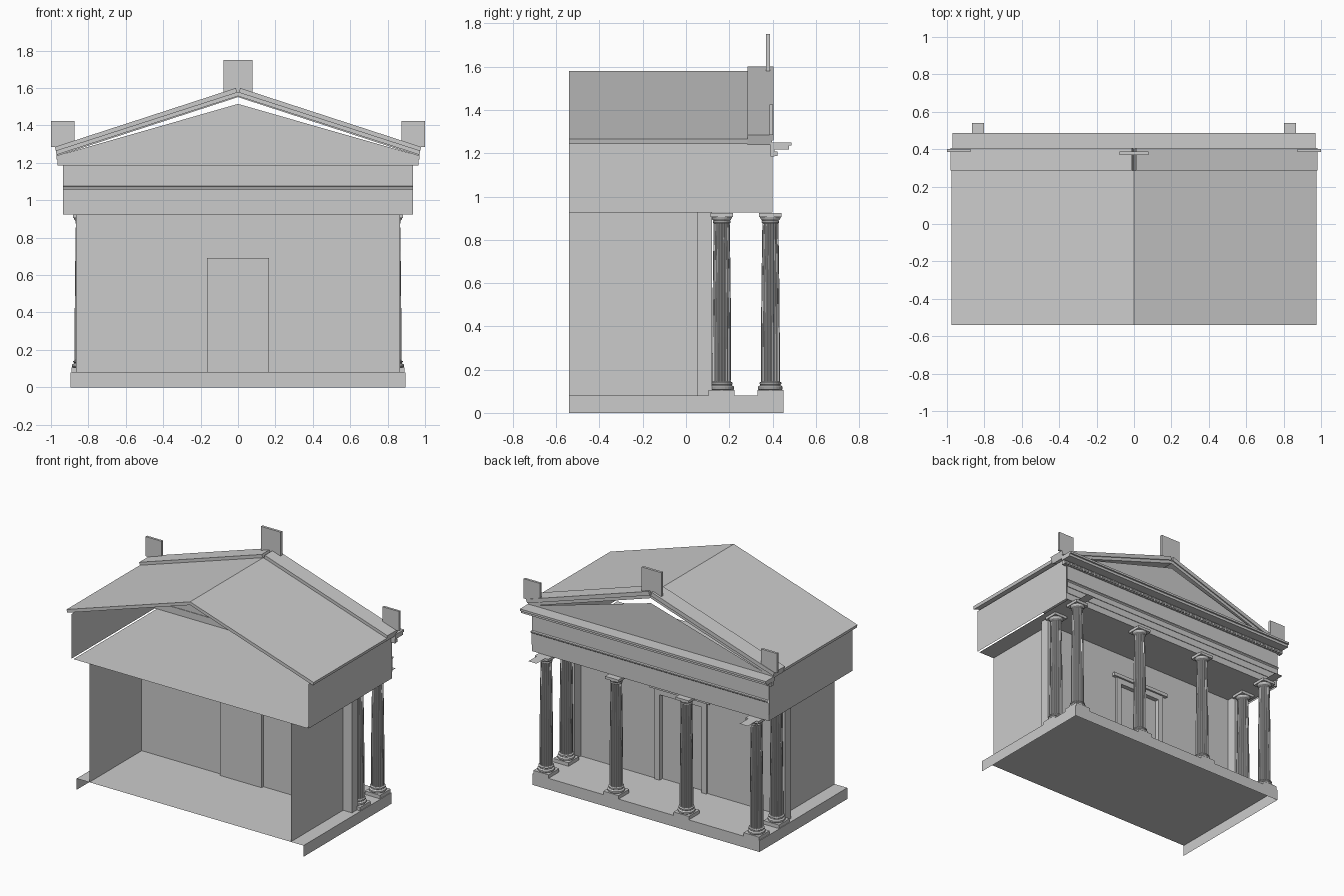
import bpy, bmesh, math
from mathutils import Vector

if "Cube" in bpy.data.objects:
    bpy.data.objects.remove(bpy.data.objects["Cube"])

BACK = -0.54


def mesh(name, verts, faces):
    me = bpy.data.meshes.new(name)
    me.from_pydata([tuple(v) for v in verts], [], faces)
    me.update()
    ob = bpy.data.objects.new(name, me)
    bpy.context.collection.objects.link(ob)
    return ob


def box(name, x0, x1, y0, y1, z0, z1, drop=()):
    """Box; drop leaves out named sides for open shells."""
    v = [(x, y, z) for z in (z0, z1) for y in (y0, y1) for x in (x0, x1)]
    f = {"bottom": (0, 2, 3, 1), "top": (4, 5, 7, 6), "back": (0, 1, 5, 4),
         "front": (2, 6, 7, 3), "left": (0, 4, 6, 2), "right": (1, 3, 7, 5)}
    return mesh(name, v, [q for k, q in f.items() if k not in drop])


def prism(name, pts, y0, y1):
    """Closed x-z outline extruded along y."""
    n = len(pts)
    v = [(x, y, z) for y in (y0, y1) for x, z in pts]
    f = [tuple(range(n)), tuple(range(2 * n - 1, n - 1, -1))]
    f += [(i, i + n, (i + 1) % n + n, (i + 1) % n) for i in range(n)]
    ob = mesh(name, v, f)
    bm = bmesh.new()
    bm.from_mesh(ob.data)
    bmesh.ops.recalc_face_normals(bm, faces=bm.faces)
    bm.to_mesh(ob.data)
    bm.free()
    return ob


def molding(name, prof, hw):
    """Open y-z profile swept along x."""
    n = len(prof)
    v = [(x, y, z) for x in (-hw, hw) for y, z in prof]
    return mesh(name, v, [(i, i + 1, i + 1 + n, i + n) for i in range(n - 1)])


def lathe(name, prof, seg, fluted=False):
    v, f = [], []
    for r, z in prof:
        for i in range(seg):
            k = 0.9 if fluted and i % 3 else 1.0
            a = 2 * math.pi * i / seg
            v.append((r * k * math.cos(a), r * k * math.sin(a), z))
    for j in range(len(prof) - 1):
        for i in range(seg):
            i2 = (i + 1) % seg
            f.append((j * seg + i, j * seg + i2, (j + 1) * seg + i2, (j + 1) * seg + i))
    return mesh(name, v, f)


# Platform: open underneath and at the rear
box("platform", -0.895, 0.895, BACK, 0.45, 0, 0.08, ("bottom", "back"))

# Room walls: single sheets, open at the rear
for s, side in ((-1, "left"), (1, "right")):
    x = s * 0.795
    mesh(side + "_wall", [(x, BACK, 0.08), (x, 0.05, 0.08), (x, 0.05, 0.925), (x, BACK, 0.925)],
         [(0, 1, 2, 3)])
    a, b = sorted((s * 0.795, s * 0.865))
    box(side + "_pilaster", a, b, 0.05, 0.12, 0.08, 0.925)

# Door wall with recessed door opening
D, H = 0.165, 0.69
mesh("door_wall", [(-0.795, 0.05, 0.08), (-D, 0.05, 0.08), (-D, 0.05, H), (D, 0.05, H),
                   (D, 0.05, 0.08), (0.795, 0.05, 0.08), (0.795, 0.05, 0.925), (-0.795, 0.05, 0.925)],
     [(0, 7, 2, 1), (7, 6, 3, 2), (6, 5, 4, 3)])
box("door_recess", -D, D, 0.03, 0.05, 0.08, H, ("front", "bottom"))

# Door frame with wider head
prism("door_frame", [(-0.205, 0.08), (-D, 0.08), (-D, H), (D, H), (D, 0.08), (0.205, 0.08),
                     (0.205, 0.73), (-0.205, 0.73)], 0.05, 0.062)
box("door_head", -0.235, 0.235, 0.05, 0.075, 0.73, 0.755)

# Columns: build parts once, share the meshes
parts = [
    box("column_plinth", -0.06, 0.06, -0.06, 0.06, 0.08, 0.105),
    lathe("column_base", [(0.052, 0.105), (0.057, 0.11), (0.057, 0.12), (0.052, 0.125), (0.047, 0.127),
                          (0.047, 0.131), (0.051, 0.134), (0.051, 0.14), (0.042, 0.145)], 24),
    lathe("column_shaft", [(0.044, 0.143), (0.0435, 0.35), (0.041, 0.62), (0.037, 0.885)], 60, True),
    lathe("column_capital", [(0.037, 0.876), (0.040, 0.879), (0.040, 0.885), (0.038, 0.888),
                             (0.045, 0.896), (0.049, 0.906)], 24),
    box("column_abacus", -0.052, 0.052, -0.052, 0.052, 0.905, 0.924),
]
spots = [(x, 0.39) for x in (-0.83, -0.277, 0.277, 0.83)] + [(-0.83, 0.165), (0.83, 0.165)]
for i, (x, y) in enumerate(spots):
    for p in parts:
        ob = p if i == 0 else p.copy()
        if i:
            bpy.context.collection.objects.link(ob)
        ob.location = (x, y, 0)

# Ceiling sheet, and narrow soffit strips over the side columns
mesh("ceiling", [(-0.92, BACK, 0.925), (0.92, BACK, 0.925), (0.92, 0.4, 0.925), (-0.92, 0.4, 0.925)],
     [(0, 1, 2, 3)])
for s in (-1, 1):
    mesh("soffit_strip", [(s * 0.802, 0.38, 0.9245), (s * 0.866, 0.38, 0.9245),
                          (s * 0.866, 0.54, 0.9245), (s * 0.802, 0.54, 0.9245)], [(0, 1, 2, 3)])
    mesh("entablature_side", [(s * 0.935, BACK, 0.925), (s * 0.935, 0.4, 0.925),
                              (s * 0.935, 0.4, 1.243), (s * 0.935, BACK, 1.243)], [(0, 1, 2, 3)])

# Front entablature: stepped bands, moulding, frieze
molding("entablature_front", [(0.395, 0.925), (0.4, 0.925), (0.4, 0.972), (0.404, 0.972), (0.404, 1.02),
                              (0.408, 1.02), (0.408, 1.058), (0.417, 1.065), (0.417, 1.073),
                              (0.403, 1.075), (0.403, 1.2)], 0.935)

# Cornice and dentil row
box("cornice_bed", -0.965, 0.965, 0.39, 0.41, 1.185, 1.217)
box("cornice", -0.97, 0.97, 0.39, 0.475, 1.217, 1.235)
box("cornice_lip", -0.97, 0.97, 0.39, 0.487, 1.235, 1.25)
dv, df = [], []
for i in range(80):
    x, k = -0.965 + i * 0.02425, len(dv)
    dv += [(x + a, y, z) for z in (1.187, 1.207) for y in (0.41, 0.422) for a in (0, 0.014)]
    df += [tuple(k + j for j in q) for q in
           ((0, 2, 3, 1), (4, 5, 7, 6), (2, 6, 7, 3), (0, 4, 6, 2), (1, 3, 7, 5))]
mesh("dentils", dv, df)

# Pediment wall
mesh("pediment_wall", [(-0.96, 0.395, 1.24), (0.96, 0.395, 1.24), (0, 0.395, 1.515)], [(0, 2, 1)])

# Roof
prism("roof", [(-0.975, 1.265), (0, 1.58), (0.975, 1.265), (0.97, 1.243), (0, 1.557), (-0.97, 1.243)],
      BACK, 0.285)

# Raking cornices: two stepped layers per side with square-cut ends
a, b = Vector((0.98, 1.285)), Vector((0.012, 1.6))
u = (a - b).normalized()
n = Vector((-u.y, u.x))
for s in (-1, 1):
    for name, t0, t1, y1 in (("raking_cornice", 0, 0.028, 0.405), ("raking_bed", 0.028, 0.05, 0.397)):
        pts = [a - n * t0, b - n * t0, b - n * t1, a - n * t1]
        prism(name, [(s * p.x, p.y) for p in pts], 0.285, y1)

# Roof ornament blocks
box("peak_block", -0.078, 0.078, 0.37, 0.388, 1.58, 1.75)
box("left_corner_block", -1.0, -0.873, 0.385, 0.402, 1.285, 1.425)
box("right_corner_block", 0.873, 1.0, 0.385, 0.402, 1.285, 1.425)
